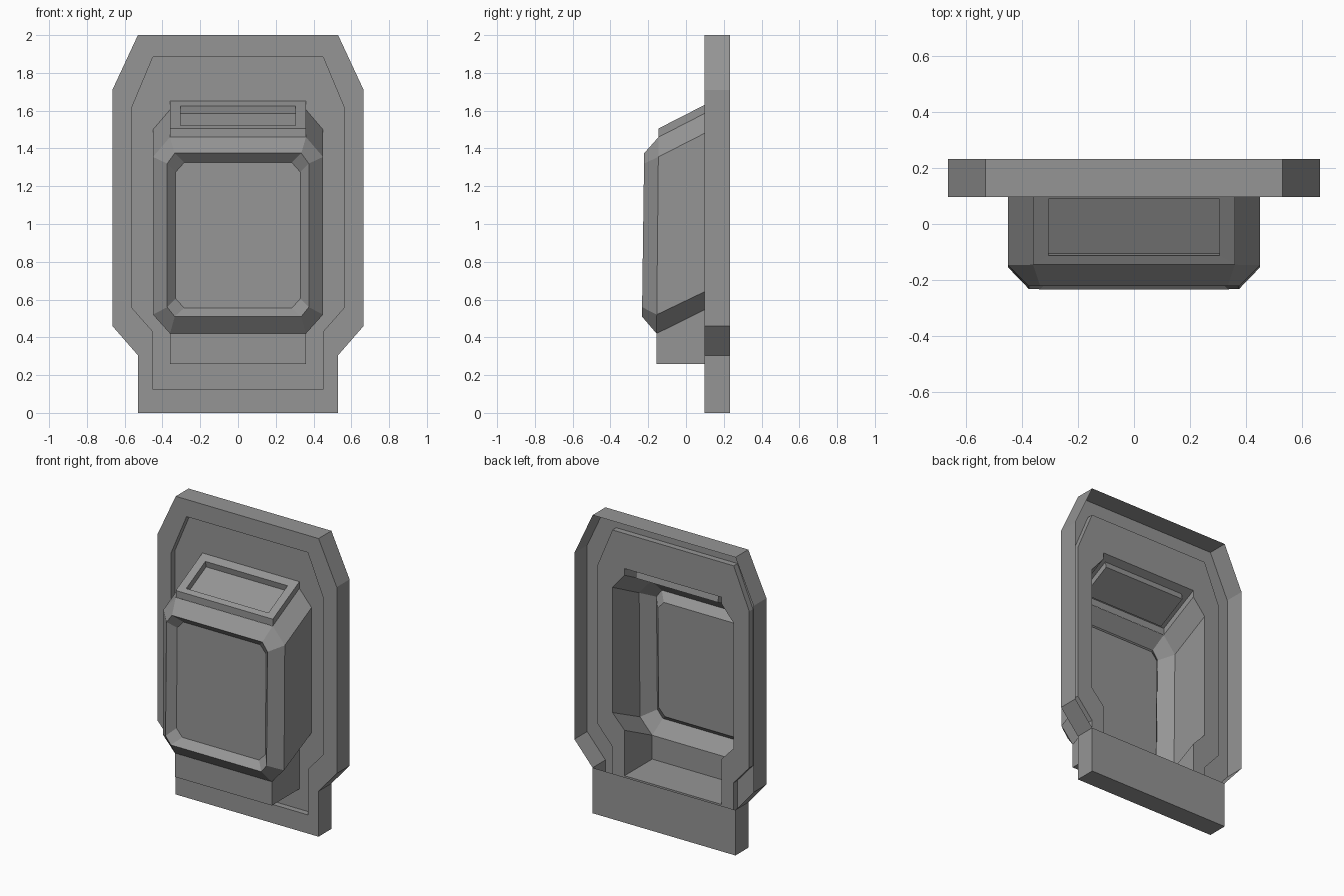
import bpy
import bmesh

cube = bpy.data.objects.get("Cube")
if cube:
    bpy.data.objects.remove(cube)

grey = bpy.data.materials.new("plain_grey")
grey.use_nodes = True
COLOUR = (0.3, 0.3, 0.3, 1)
grey.diffuse_color = COLOUR
grey.node_tree.nodes["Principled BSDF"].inputs["Base Color"].default_value = COLOUR


def loop(bm, half, y, lean=0):
    """Mirrored closed loop from a bottom-to-top half outline of (x, z)."""
    full = half + [(-x, z) for x, z in reversed(half)]
    return [bm.verts.new((x, y + lean * z, z)) for x, z in full]


def bridge(bm, a, b, skip=()):
    n = len(a)
    for i in range(n):
        if i not in skip:
            j = (i + 1) % n
            bm.faces.new((a[i], a[j], b[j], b[i]))


def finish(bm, name):
    """Turn the shell to face the front and make an object of it."""
    bmesh.ops.recalc_face_normals(bm, faces=bm.faces)
    bm.normal_update()
    if sum(f.normal.y * f.calc_area() for f in bm.faces) > 0:
        bmesh.ops.reverse_faces(bm, faces=bm.faces)
    mesh = bpy.data.meshes.new(name)
    bm.to_mesh(mesh)
    bm.free()
    mesh.materials.append(grey)
    obj = bpy.data.objects.new(name, mesh)
    bpy.context.collection.objects.link(obj)


BACK, FRONT, PANEL = 0.233, 0.097, 0.137
W = 0.36          # half width of the hood and the lower box
SLOPE = 0.5       # rise of the body towards the back

# Frame: rim wall, front ring, shallow recess and pierced panel
outline = [(0.53, 0), (0.53, 0.305), (0.665, 0.46), (0.665, 1.71), (0.53, 2)]
recess = [(0.45, 0.125), (0.45, 0.43), (0.565, 0.56), (0.565, 1.61), (0.45, 1.885)]
body_back = [(W, 0.565), (0.45, 0.66), (0.45, 1.5), (W, 1.605)]
opening = [(W, 0.26)] + body_back + [(W, 1.65)]

bm = bmesh.new()
rings = [loop(bm, outline, BACK), loop(bm, outline, FRONT),
         loop(bm, recess, FRONT), loop(bm, recess, PANEL)]
for a, b in zip(rings, rings[1:]):
    bridge(bm, a, b)
hole = loop(bm, opening, PANEL)
edges = []
for ring in (rings[-1], hole):
    for i, v in enumerate(ring):
        w = ring[(i + 1) % len(ring)]
        edges.append(bm.edges.get((v, w)) or bm.edges.new((v, w)))
bmesh.ops.triangle_fill(bm, edges=edges, use_beauty=True, normal=(0, -1, 0))
# Closed strip across the bottom of the back
r = rings[0]
bm.faces.new((r[0], r[1], r[-2], r[-1]))
finish(bm, "frame")

# Body: sloping eight-sided shell, bevelled front and sunken front panel
bm = bmesh.new()
shoulder = [(W, 0.42), (0.45, 0.52), (0.45, 1.355), (W, 1.46)]
face_edge = [(0.335, 0.51), (0.375, 0.56), (0.375, 1.32), (0.335, 1.375)]
sunken = [(0.285, 0.555), (0.33, 0.605), (0.33, 1.275), (0.285, 1.325)]
a = loop(bm, body_back, PANEL)
b = loop(bm, shoulder, -0.16, 0.01)
c = loop(bm, face_edge, -0.24, 0.0135)
d = loop(bm, sunken, -0.19, 0.0135)
bridge(bm, a, b, skip=(3, 7))      # open into the hood and lower box
bridge(bm, b, c)
bridge(bm, c, d)
bm.faces.new(d)
finish(bm, "body")

# Hood: sloping top with a sunken tray
bm = bmesh.new()


def slope_ring(x, y0, y1, z0, z1):
    return [bm.verts.new(p) for p in ((-x, y0, z0), (x, y0, z0), (x, y1, z1), (-x, y1, z1))]


low = slope_ring(W, -0.145, PANEL, 1.46, 1.605)
top = slope_ring(W, -0.145, PANEL, 1.506, 1.65)
rim = slope_ring(0.305, -0.113, 0.09, 1.522, 1.626)
tray = slope_ring(0.305, -0.105, 0.098, 1.482, 1.586)
bridge(bm, low, top, skip=(2,))
bridge(bm, top, rim)
bridge(bm, rim, tray)
bm.faces.new(tray)
finish(bm, "hood")

# Lower box: front, floor and two side walls
bm = bmesh.new()
side = []
for x in (-W, W):
    side.append([bm.verts.new((x, y, z)) for y, z in
                 ((PANEL, 0.26), (-0.156, 0.26), (-0.156, 0.42), (PANEL, 0.565))])
    bm.faces.new(side[-1])
bridge(bm, side[0], side[1], skip=(2, 3))
finish(bm, "lower_box")
